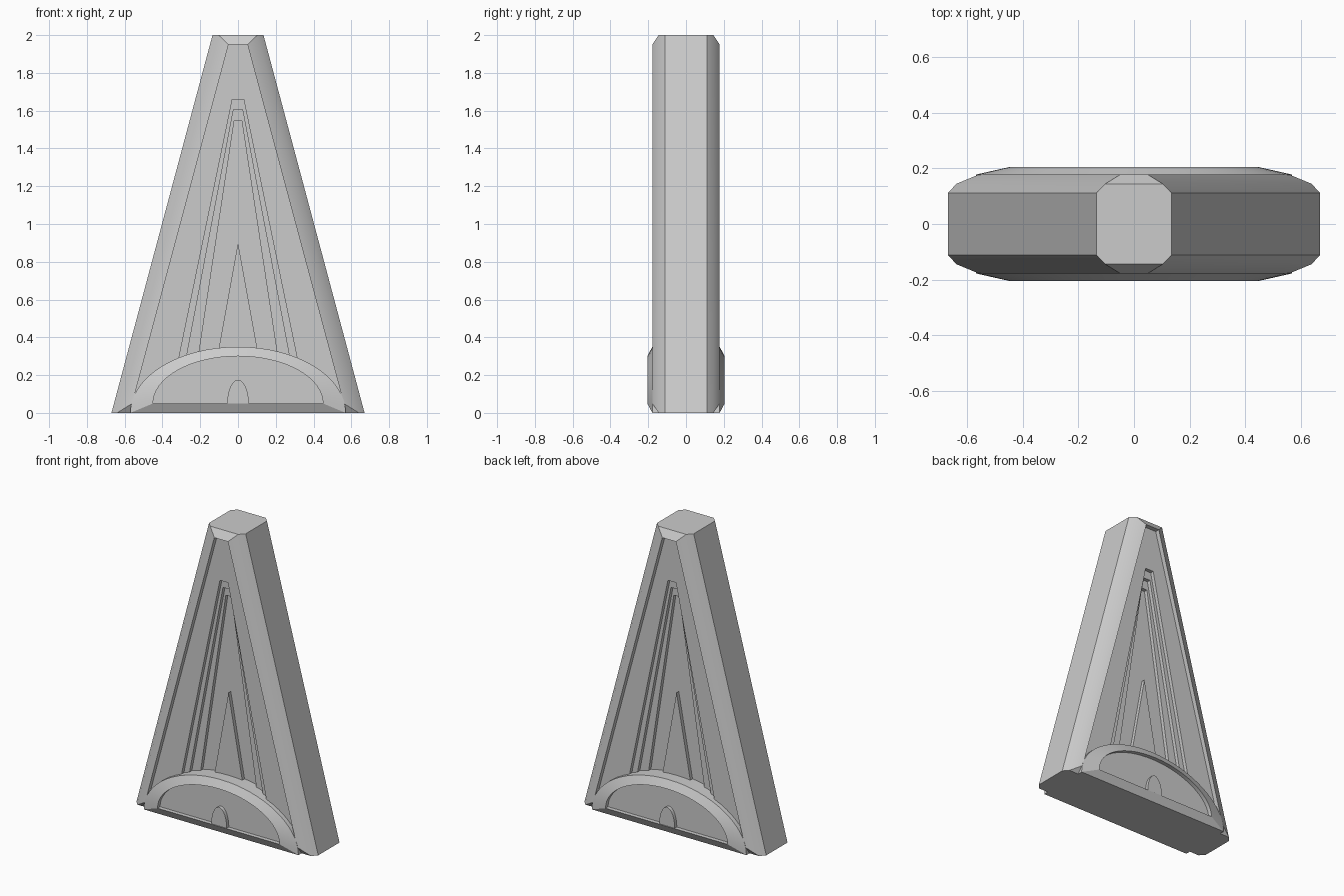
import bpy, bmesh
from math import sin, cos, pi

if "Cube" in bpy.data.objects:
    bpy.data.objects.remove(bpy.data.objects["Cube"])


def loft(name, loops):
    """Skin a stack of (y, [(x, z), ...]) outlines along y and cap both ends."""
    bm = bmesh.new()
    rings = [[bm.verts.new((x, y, z)) for x, z in pts] for y, pts in loops]
    n = len(rings[0])
    for a, b in zip(rings, rings[1:]):
        for i in range(n):
            j = (i + 1) % n
            bm.faces.new((a[i], a[j], b[j], b[i]))
    bm.faces.new(rings[0])
    bm.faces.new(rings[-1])
    bmesh.ops.recalc_face_normals(bm, faces=bm.faces[:])
    mesh = bpy.data.meshes.new(name)
    bm.to_mesh(mesh)
    bm.free()
    obj = bpy.data.objects.new(name, mesh)
    bpy.context.collection.objects.link(obj)
    bpy.ops.object.select_all(action='DESELECT')
    obj.select_set(True)
    bpy.context.view_layer.objects.active = obj
    bpy.ops.object.shade_smooth_by_angle(angle=0.5)
    return obj


def taper(xt, zt, xb, zb):
    return [(-xb, zb), (xb, zb), (xt, zt), (-xt, zt)]


def arch(rx, rz, base, n=32):
    return [(rx * cos(pi * i / n), base + rz * sin(pi * i / n)) for i in range(n + 1)]


# Tapered body: rounded rim, sunken panel and three steps going inward
half = [(0.112, taper(0.135, 2, 0.67, 0)),
        (0.145, taper(0.103, 2, 0.64, 0)),
        (0.178, taper(0.05, 1.95, 0.56, 0.05)),
        (0.148, taper(0.05, 1.95, 0.56, 0.05))]
depth = 0.148
for xt, zt, slope, zb in ((0.03, 1.66, 0.2065, 0.08),
                          (0.024, 1.605, 0.19, 0.10),
                          (0.02, 1.545, 0.152, 0.12)):
    outline = taper(xt, zt, xt + slope * (zt - zb), zb)
    half.append((depth, outline))
    depth -= 0.024
    half.append((depth, outline))
back = [(-y, pts) for y, pts in half]
loft("tapered_body", back[::-1] + half)

for side, s in (("front", -1), ("back", 1)):
    # Raised slender triangle in the deepest panel
    spike = [(-0.146, 0.1), (0.146, 0.1), (0, 0.9)]
    loft(side + "_spike", [(s * 0.06, spike), (s * 0.1, spike)])
    # Half-round base plate with sloped rim and sunken centre
    outer, inner = arch(0.57, 0.35, 0), arch(0.45, 0.25, 0.05)
    loft(side + "_base_arch", [(s * 0.06, outer), (s * 0.178, outer),
                               (s * 0.205, inner), (s * 0.178, inner)])
    # Small raised round-topped tab
    tab = arch(0.057, 0.125, 0.05, 16)
    loft(side + "_tab", [(s * 0.17, tab), (s * 0.2, tab)])
